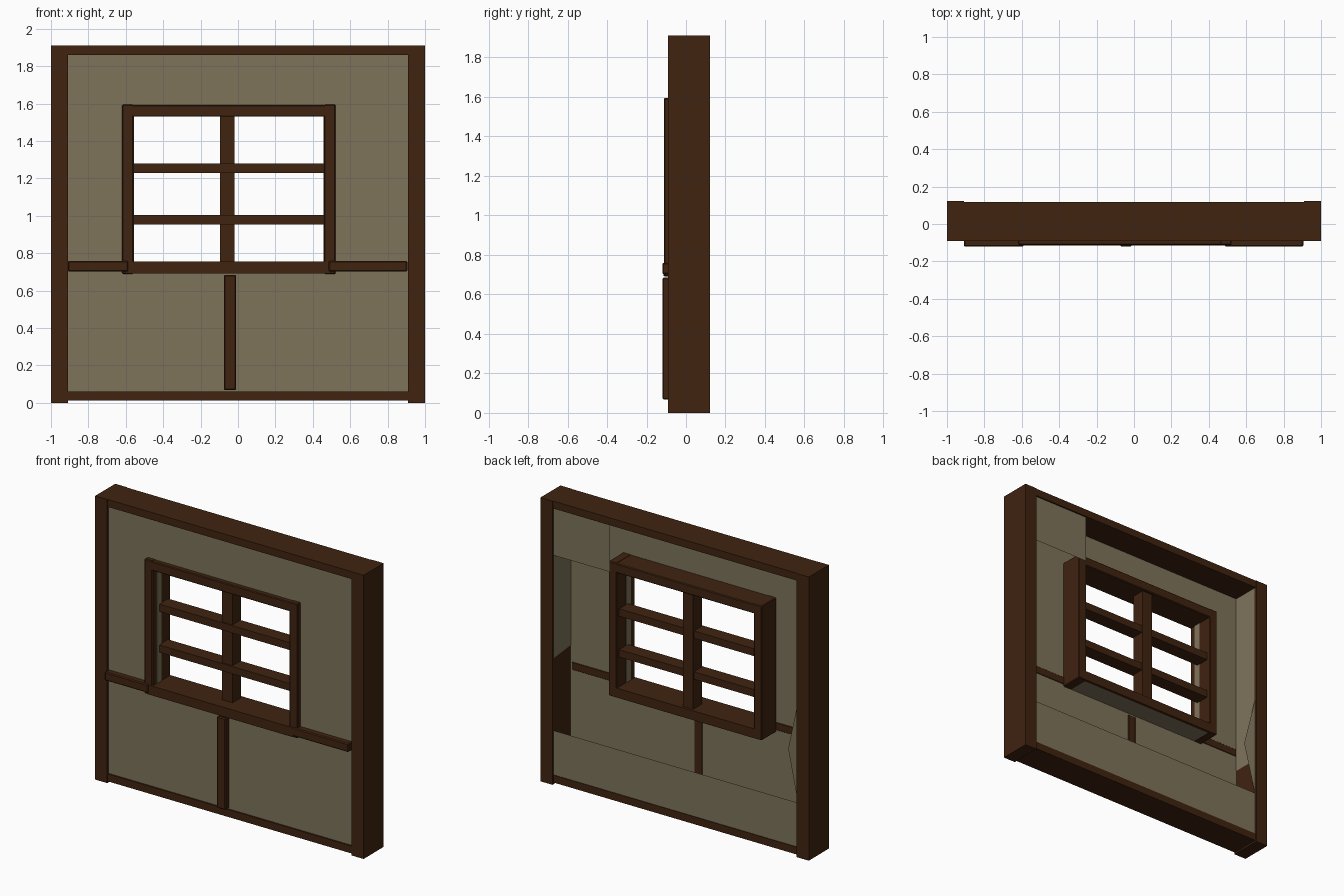
import bpy, bmesh

if "Cube" in bpy.data.objects:
    bpy.data.objects.remove(bpy.data.objects["Cube"])


def material(name, rgb):
    m = bpy.data.materials.new(name)
    m.diffuse_color = (*rgb, 1)
    m.use_nodes = True
    m.node_tree.nodes["Principled BSDF"].inputs["Base Color"].default_value = m.diffuse_color
    return m


WOOD = material("dark_brown_wood", (0.050, 0.017, 0.005))
PLASTER = material("tan_plaster", (0.21, 0.175, 0.105))


def finish(name, bm, mat):
    bmesh.ops.recalc_face_normals(bm, faces=bm.faces)
    me = bpy.data.meshes.new(name)
    bm.to_mesh(me)
    bm.free()
    me.materials.append(mat)
    ob = bpy.data.objects.new(name, me)
    bpy.context.collection.objects.link(ob)
    return ob


def box(name, x, y, z, mat=WOOD, bevel=0):
    """Box from (min, max) ranges on each axis."""
    bm = bmesh.new()
    bmesh.ops.create_cube(bm, size=1)
    for v in bm.verts:
        for i, (a, b) in enumerate((x, y, z)):
            v.co[i] = b if v.co[i] > 0 else a
    ob = finish(name, bm, mat)
    if bevel:
        mod = ob.modifiers.new("bevel", 'BEVEL')
        mod.width = bevel
        mod.segments = 1
    return ob


def sheet(name, pts, mat=PLASTER):
    """Single flat polygon."""
    bm = bmesh.new()
    bm.faces.new([bm.verts.new(p) for p in pts])
    return finish(name, bm, mat)


# Outer timber frame
for side, x in (("left", (-1, -0.91)), ("right", (0.91, 1))):
    box(side + "_post", x, (-0.092, 0.122), (0, 1.91))
box("top_beam", (-0.91, 0.91), (-0.09, 0.118), (1.86, 1.91))
box("bottom_beam", (-0.91, 0.91), (-0.09, 0.112), (0.012, 0.062))

# Thin front plaster wall around the window opening
WALL = (-0.080, -0.073)
box("wall_lower", (-0.91, 0.91), WALL, (0.06, 0.70), PLASTER)
box("wall_upper", (-0.91, 0.91), WALL, (1.58, 1.86), PLASTER)
box("wall_left", (-0.91, -0.60), WALL, (0.70, 1.58), PLASTER)
box("wall_right", (0.50, 0.91), WALL, (0.70, 1.58), PLASTER)

# Remaining back plaster pieces and side linings
B = 0.108
sheet("back_wall_lower", [(-0.91, B, 0.06), (0.91, B, 0.06), (0.91, B, 0.36), (-0.91, B, 0.36)])
sheet("back_wall_corner", [(0.49, B, 1.54), (0.91, B, 1.54), (0.91, B, 1.86), (0.49, B, 1.86)])
sheet("back_wall_flap", [(-0.91, B, 0.36), (-0.83, B - 0.01, 0.70), (-0.91, B, 1.04)])
sheet("right_lining", [(0.907, -0.075, 0.87), (0.907, B, 0.85), (0.907, B, 1.86), (0.907, -0.075, 1.86)])
sheet("left_lining", [(-0.907, -0.075, 0.60), (-0.907, B, 0.60), (-0.907, B, 1.86), (-0.907, -0.075, 1.86)])

# Window frame: deep box with a front casing
WY = (-0.112, 0.08)
box("window_left_jamb", (-0.62, -0.56), WY, (0.69, 1.595), WOOD, 0.005)
box("window_right_jamb", (0.46, 0.522), WY, (0.69, 1.595), WOOD, 0.005)
box("window_head", (-0.61, 0.515), WY, (1.53, 1.593), WOOD, 0.005)
box("window_sill", (-0.59, 0.49), (-0.114, 0.08), (0.692, 0.755))
sheet("sill_underside", [(-0.56, -0.07, 0.689), (0.46, -0.07, 0.689), (0.46, 0.065, 0.689), (-0.56, 0.065, 0.689)])

# Plaster strips inside the window reveal
for side, x in (("left", (-0.56, -0.557)), ("right", (0.457, 0.46))):
    box(side + "_reveal_strip", x, (-0.065, -0.02), (0.755, 1.53), PLASTER)

# Window glazing bars
box("upright_bar", (-0.097, -0.02), (-0.03, 0.062), (0.75, 1.535))
for i, z in enumerate((0.98, 1.255)):
    box("cross_bar_%d" % i, (-0.565, 0.465), (-0.04, 0.055), (z - 0.025, z + 0.025))

# Raised front trim: two rails and the middle stud
TRIM = (-0.12, -0.070)
box("left_rail", (-0.91, -0.588), TRIM, (0.702, 0.76), WOOD, 0.006)
box("right_rail", (0.485, 0.905), TRIM, (0.702, 0.76), WOOD, 0.006)
box("middle_stud", (-0.075, -0.01), TRIM, (0.068, 0.685), WOOD, 0.006)
